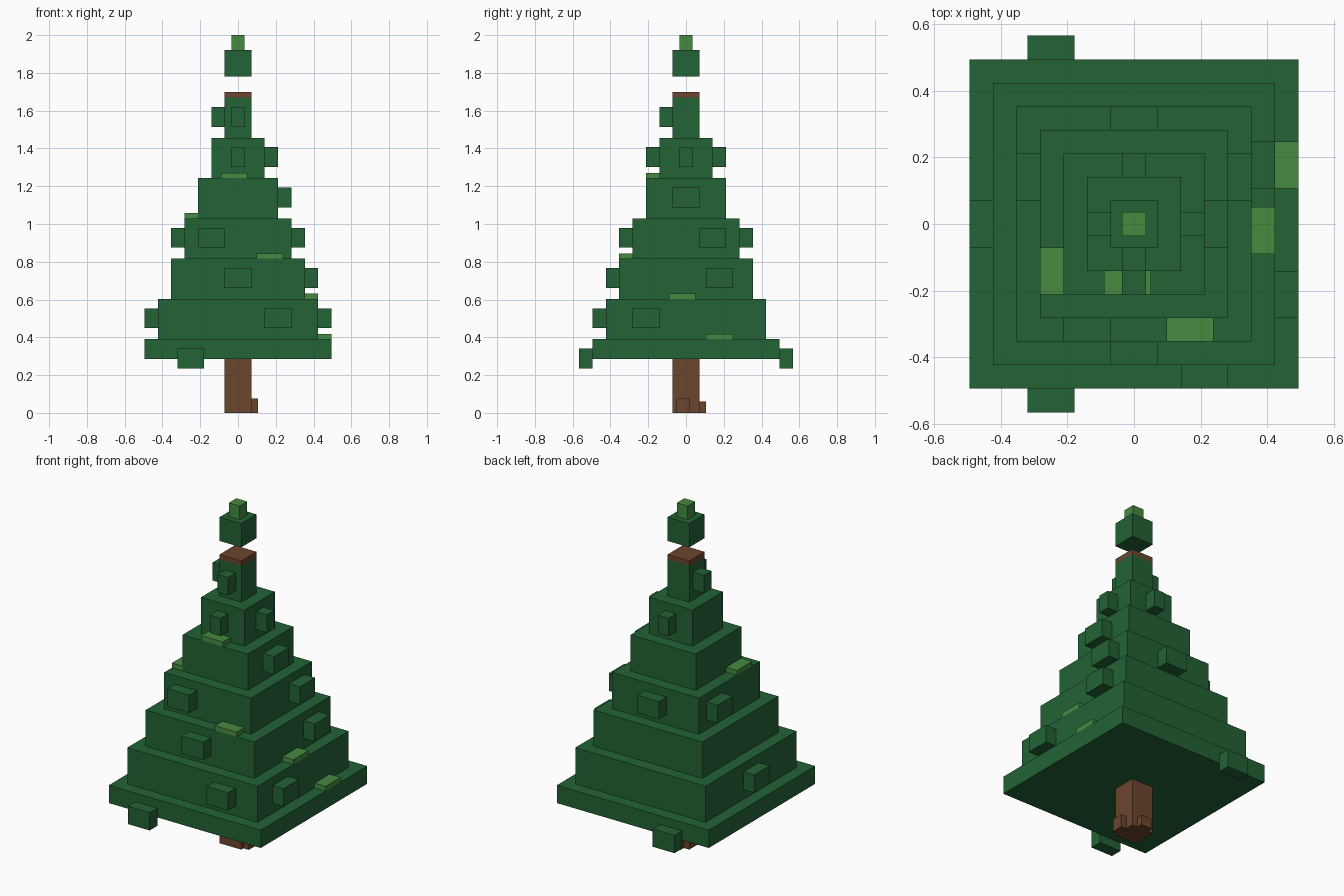
import bpy
import bmesh
from mathutils import Vector

if "Cube" in bpy.data.objects:
    bpy.data.objects.remove(bpy.data.objects["Cube"], do_unlink=True)


def make_material(name, rgb):
    mat = bpy.data.materials.new(name)
    mat.use_nodes = True
    mat.diffuse_color = (*rgb, 1)
    mat.node_tree.nodes["Principled BSDF"].inputs["Base Color"].default_value = (*rgb, 1)
    return mat


leaf = make_material("dark green", (0.016, 0.125, 0.036))
tip = make_material("light green", (0.061, 0.254, 0.051))
bark = make_material("brown", (0.147, 0.061, 0.026))


def box(name, mat, x, y, z):
    """Flat-sided box from (min, max) ranges on each axis."""
    bm = bmesh.new()
    bmesh.ops.create_cube(bm, size=1)
    for v in bm.verts:
        v.co = Vector([a + (b - a) * (c + 0.5) for (a, b), c in zip((x, y, z), v.co)])
    mesh = bpy.data.meshes.new(name)
    bm.to_mesh(mesh)
    bm.free()
    mesh.materials.append(mat)
    obj = bpy.data.objects.new(name, mesh)
    bpy.context.collection.objects.link(obj)


def side_box(name, mat, side, start, depth, centre, half, z):
    """Box growing outward from one side of the tree, centred along that side."""
    sign = -1 if side[0] == "-" else 1
    out = sorted((sign * start, sign * (start + depth)))
    along = (centre - half, centre + half)
    x, y = (out, along) if side[1] == "x" else (along, out)
    box(name, mat, x, y, z)


STEP = 0.0707   # how far each tier steps in
RISE = 0.2133   # height of a full tier
BASE = 0.39     # top of the lowest tier


def half_width(tier):
    return STEP * (7 - tier)


def tier_top(tier):
    return BASE + RISE * tier


# Trunk, its roots, and the bare wood above the top tier
w = half_width(6)
box("trunk", bark, (-w, w), (-w, w), (0, 0.287))
box("trunk_top", bark, (-w, w), (-w, w), (tier_top(6), 1.70))
side_box("left_root", bark, "+x", w, 0.035, -0.015, 0.035, (0, 0.075))
side_box("back_root", bark, "+y", w, 0.035, 0, 0.035, (0, 0.06))

# Stepped foliage tiers
for i in range(7):
    w = half_width(i)
    bottom = 0.285 if i == 0 else tier_top(i - 1)
    box(f"foliage_tier_{i + 1}", leaf, (-w, w), (-w, w), (bottom, tier_top(i)))

# Floating crown and bright tip
w = half_width(6)
box("crown", leaf, (-w, w), (-w, w), (1.78, 1.92))
box("crown_tip", tip, (-w / 2, w / 2), (-w / 2, w / 2), (1.92, 2.0))

# Branch stubs: for each tier, the side and the offset along it
branches = [
    {"-y": -0.25, "+y": -0.25},
    {"-y": 0.212, "-x": 0, "+x": -0.212},
    {"-y": 0, "+x": 0.177},
    {"-y": -0.141, "+y": 0, "-x": 0.141, "+x": 0.141},
    {"+x": 0},
    {"-y": 0, "+y": 0, "+x": 0},
    {"-y": 0, "-x": 0},
]
for i, stubs in enumerate(branches):
    z = tier_top(i) - 0.155
    half = STEP if i < 5 else STEP / 2
    for side, offset in stubs.items():
        side_box(f"branch_{i + 1}", leaf, side, half_width(i), STEP, offset, half,
                 (z, z + 0.105))

# Bright young shoots lying on the tier ledges
shoots = [("+x", 0.177), ("+x", -0.02), ("-y", 0.168), ("-x", -0.141), ("-y", -0.02)]
for i, (side, offset) in enumerate(shoots):
    z = tier_top(i)
    side_box(f"shoot_{i + 1}", tip, side, half_width(i + 1), STEP, offset, STEP,
             (z, z + 0.028))
